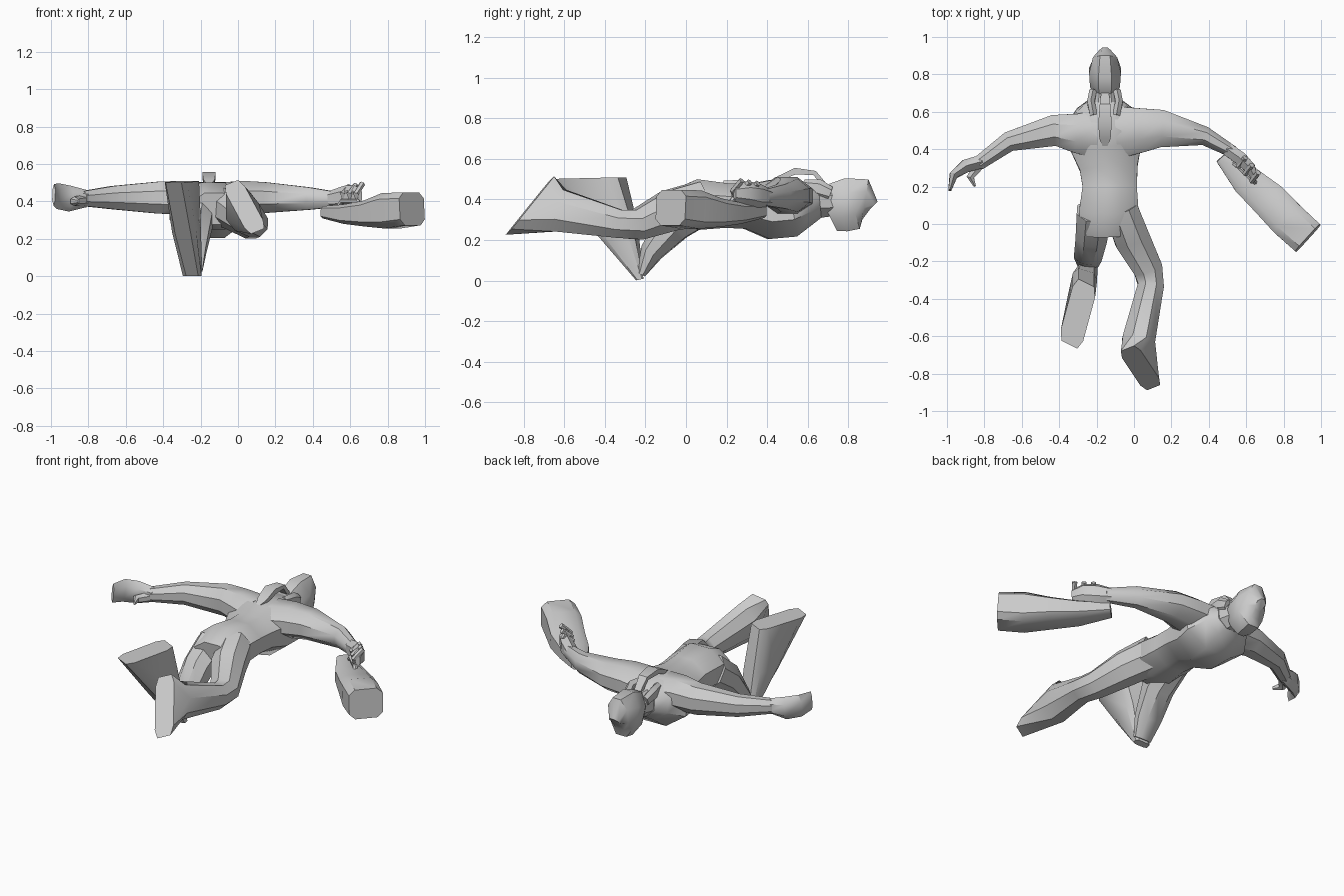
import bpy, bmesh, math
from mathutils import Vector

UP = Vector((0, 0, 1))


def ring(c, u, v, n=8, p=1.0):
    """Closed cross-section around c; p < 1 makes it squarer."""
    c, u, v = Vector(c), Vector(u), Vector(v)
    m = math.cos(math.pi / n) ** p
    pts = []
    for i in range(n):
        a = 2 * math.pi * (i + 0.5) / n
        ca, sa = math.cos(a), math.sin(a)
        pts.append(c + u * math.copysign(abs(ca) ** p / m, ca)
                   + v * math.copysign(abs(sa) ** p / m, sa))
    return pts


def path_rings(secs, n=8, p=1.0):
    """Sections (x, y, z, half width, half height) set square to their path."""
    pts = [Vector(s[:3]) for s in secs]
    out = []
    for i, s in enumerate(secs):
        t = (pts[min(i + 1, len(pts) - 1)] - pts[max(i - 1, 0)]).normalized()
        u = t.cross(UP).normalized()
        out.append(ring(pts[i], u * s[3], u.cross(t) * s[4], n, p))
    return out


def loft(name, rings, angle=40):
    bm = bmesh.new()
    vs = [[bm.verts.new(q) for q in r] for r in rings]
    n = len(vs[0])
    for a, b in zip(vs, vs[1:]):
        for i in range(n):
            j = (i + 1) % n
            bm.faces.new((a[i], a[j], b[j], b[i]))
    bm.faces.new(vs[0])
    bm.faces.new(vs[-1])
    bmesh.ops.recalc_face_normals(bm, faces=bm.faces)
    me = bpy.data.meshes.new(name)
    bm.to_mesh(me)
    bm.free()
    ob = bpy.data.objects.new(name, me)
    bpy.context.collection.objects.link(ob)
    bpy.ops.object.select_all(action='DESELECT')
    ob.select_set(True)
    bpy.context.view_layer.objects.active = ob
    bpy.ops.object.shade_smooth_by_angle(angle=math.radians(angle))
    return ob


def tube(name, secs, n=8, p=1.0):
    return loft(name, path_rings(secs, n, p))


# Torso, hips to collar
tube("torso", [(-.13, -.06, .36, .12, .085), (-.135, .06, .375, .16, .125),
               (-.13, .2, .37, .145, .11), (-.135, .3, .365, .155, .11),
               (-.15, .41, .35, .19, .145), (-.155, .52, .36, .21, .145),
               (-.155, .61, .385, .15, .105), (-.155, .66, .39, .09, .08)])

# Neck and face-down head
tube("neck", [(-.155, .6, .385, .1, .09), (-.155, .66, .39, .085, .08),
              (-.155, .75, .39, .06, .07)])
tube("head", [(-.155, .70, .335, .05, .1), (-.155, .75, .36, .08, .125),
              (-.155, .82, .38, .085, .13), (-.155, .885, .4, .065, .1),
              (-.155, .92, .365, .03, .035)])

# Tie blown up behind the neck
tube("tie", [(-.155, .7, .45, .02, .012), (-.155, .635, .53, .028, .012),
             (-.155, .54, .54, .036, .016), (-.155, .46, .505, .03, .012),
             (-.155, .4, .48, .005, .005)], n=4)
for s in (-1, 1):
    tube("collar_flap", [(-.155 + s * .065, .71, .43, .02, .03),
                         (-.155 + s * .075, .65, .455, .02, .04),
                         (-.155 + s * .06, .58, .47, .02, .025)], n=6)

# Arms
tube("left_arm", [(-.2, .48, .41, .13, .09), (-.31, .485, .42, .105, .09),
                  (-.43, .5, .42, .083, .085), (-.67, .44, .42, .053, .062),
                  (-.83, .325, .415, .038, .04)])
tube("right_arm", [(-.09, .49, .41, .14, .09), (.03, .5, .42, .12, .09),
                   (.15, .51, .42, .1, .082), (.38, .47, .415, .05, .06),
                   (.53, .385, .41, .032, .04)])

# Open left hand
tube("left_hand", [(-.81, .335, .415, .036, .04), (-.9, .31, .415, .035, .06),
                   (-.965, .26, .428, .022, .06), (-.985, .18, .435, .008, .05)], n=6)
tube("left_thumb", [(-.83, .31, .405, .025, .025), (-.875, .25, .4, .02, .022),
                    (-.85, .2, .4, .006, .01)], n=6)

# Right hand closed round the case handle
tube("right_hand", [(.5, .4, .41, .035, .042), (.57, .35, .42, .035, .055),
                    (.62, .3, .43, .03, .05), (.65, .24, .43, .015, .035)], n=6)
for i in range(3):
    x, y = .575 + i * .035, .335 - i * .04
    tube("right_finger", [(x + .02, y + .02, .48 + i * .007, .014, .014),
                          (x - .015, y - .025, .44, .014, .014),
                          (x - .01, y - .02, .39, .01, .01)], n=6)
tube("case_handle", [(.53, .33, .36, .012, .012), (.555, .31, .4, .012, .012),
                     (.64, .23, .4, .012, .012), (.66, .21, .36, .012, .012)], n=6)

# Briefcase, thicker at the far end
tube("briefcase", [(.475, .365, .342, .046, .033), (.6, .235, .332, .082, .052),
                   (.72, .13, .335, .097, .07), (.82, .025, .35, .1, .095),
                   (.93, -.075, .36, .098, .088)], p=.5)

# Right leg trailing, ending in a flared slanted sole
rings = path_rings([(-.07, .08, .38, .09, .11), (-.01, -.08, .345, .095, .1),
                    (.075, -.24, .275, .078, .075), (.09, -.33, .28, .07, .07),
                    (.025, -.62, .345, .088, .105)])
rings.append(ring((.035, -.77, .37), (-.05, -.02, -.02), (-.07, .105, .13), p=.4))
loft("right_leg", rings)

# Left thigh hanging down to the knee, then the wedge-shaped shin and sole
tube("left_thigh", [(-.215, .07, .37, .09, .1), (-.225, -.06, .28, .085, .09),
                    (-.245, -.17, .14, .075, .055), (-.245, -.222, .03, .055, .022)])
loft("left_shin", [ring((-.245, -.228, .005), (-.05, 0, 0), (0, .018, .004), p=.5),
                   ring((-.275, -.34, .25), (-.065, .02, 0), (.02, .09, .02), p=.5),
                   ring((-.3, -.48, .505), (-.06, .03, 0), (.045, .165, .004), p=.4)])
